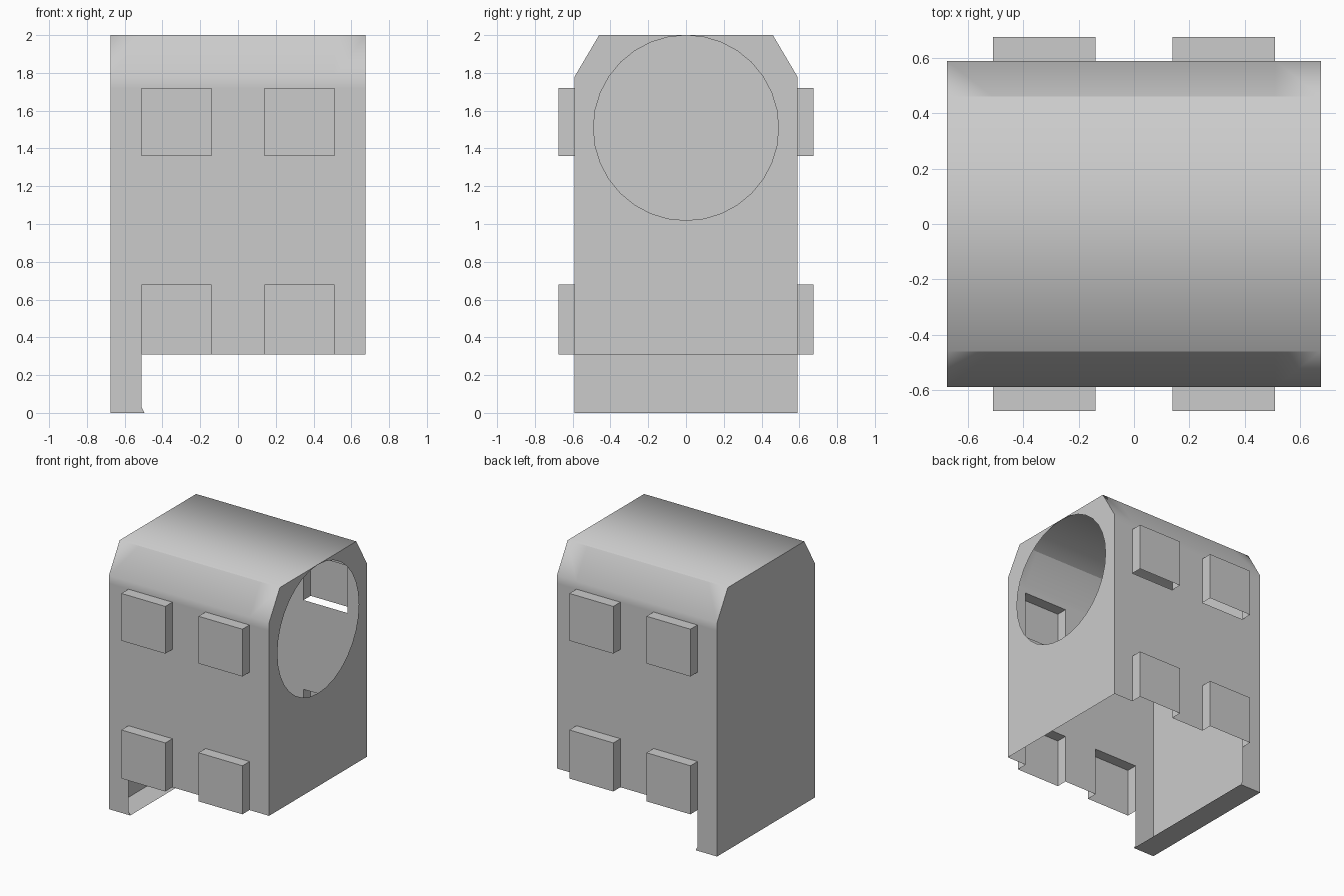
import bpy, bmesh, math
from mathutils import Vector

if "Cube" in bpy.data.objects:
    bpy.data.objects.remove(bpy.data.objects["Cube"])

X, Y, PAD_Y = 0.675, 0.59, 0.675      # half length, half width, pad reach
ROOF_Y, EAVE_Z, TOP, HEM = 0.46, 1.78, 2.0, 0.31
LEG_X, TOE_X = -0.51, -0.495
PAD_X = [(-0.51, -0.14), (0.14, 0.51)]
PAD_Z = [(HEM, 0.68), (1.36, 1.72)]


def make(name, polys, centre=(0, 0, 1), hole=None):
    """Open sheet from polygons, all facing away from centre."""
    bm = bmesh.new()
    for poly in polys:
        bm.faces.new([bm.verts.new(p) for p in poly])
    if hole:
        loops = []
        for ring in hole:
            vs = [bm.verts.new(p) for p in ring]
            loops += [bm.edges.new((vs[i - 1], vs[i])) for i in range(len(vs))]
        bmesh.ops.triangle_fill(bm, use_beauty=True, edges=loops, normal=(1, 0, 0))
    bmesh.ops.remove_doubles(bm, verts=bm.verts[:], dist=1e-5)
    bm.normal_update()
    for f in bm.faces:
        if f.normal.dot(f.calc_center_median() - Vector(centre)) < 0:
            f.normal_flip()
    mesh = bpy.data.meshes.new(name)
    bm.to_mesh(mesh)
    bm.free()
    ob = bpy.data.objects.new(name, mesh)
    bpy.context.collection.objects.link(ob)
    return ob


def wall_rect(y, x0, x1, z0, z1):
    return [(x0, y, z0), (x1, y, z0), (x1, y, z1), (x0, y, z1)]


# Roof, sloped eaves and the two long walls with openings behind the pads
polys = [[(-X, -ROOF_Y, TOP), (X, -ROOF_Y, TOP), (X, ROOF_Y, TOP), (-X, ROOF_Y, TOP)]]
xs = [-X, LEG_X, -0.14, 0.14, 0.51, X]
zs = [HEM, 0.68, 1.36, 1.72, EAVE_Z]
for s in (-1, 1):
    for x0, x1 in zip(xs, xs[1:]):
        polys.append([(x0, s * Y, EAVE_Z), (x1, s * Y, EAVE_Z),
                      (x1, s * ROOF_Y, TOP), (x0, s * ROOF_Y, TOP)])
        for z0, z1 in zip(zs, zs[1:]):
            if not ((x0, x1) in PAD_X and (z0, z1) in PAD_Z):
                polys.append(wall_rect(s * Y, x0, x1, z0, z1))
    # Leg strip with a small flared toe
    polys.append([(-X, s * Y, 0), (TOE_X, s * Y, 0), (LEG_X, s * Y, 0.03),
                  (LEG_X, s * Y, HEM), (-X, s * Y, HEM)])
casing = make("casing", polys)
bpy.context.view_layer.objects.active = casing
casing.select_set(True)
bpy.ops.object.shade_smooth_by_angle(angle=math.radians(35))
casing.select_set(False)


# End walls: closed and reaching the ground, or shorter with a round opening
def end_outline(x, z0):
    return [(x, -Y, z0), (x, Y, z0), (x, Y, EAVE_Z), (x, ROOF_Y, TOP),
            (x, -ROOF_Y, TOP), (x, -Y, EAVE_Z)]


make("closed_end_wall", [end_outline(-X, 0)])
circle = [(X, 0.49 * math.cos(a), 1.509 + 0.49 * math.sin(a))
          for a in (i * math.tau / 32 for i in range(32))]
make("open_end_wall", [], hole=[end_outline(X, HEM), circle])

# Sole plate closing the bottom of the leg
make("leg_sole", [[(-X, -Y, 0), (TOE_X, -Y, 0), (TOE_X, Y, 0), (-X, Y, 0)]])

# Raised hollow pads, open underneath and towards the inside
for s, side in ((-1, "front"), (1, "back")):
    for i, (x0, x1) in enumerate(PAD_X):
        for j, (z0, z1) in enumerate(PAD_Z):
            a, b = s * Y, s * PAD_Y
            make(f"{side}_{('lower', 'upper')[j]}_pad_{i + 1}", [
                wall_rect(b, x0, x1, z0, z1),
                [(x0, a, z1), (x1, a, z1), (x1, b, z1), (x0, b, z1)],
                [(x0, a, z0), (x0, b, z0), (x0, b, z1), (x0, a, z1)],
                [(x1, a, z0), (x1, b, z0), (x1, b, z1), (x1, a, z1)],
            ], centre=((x0 + x1) / 2, a, (z0 + z1) / 2))
